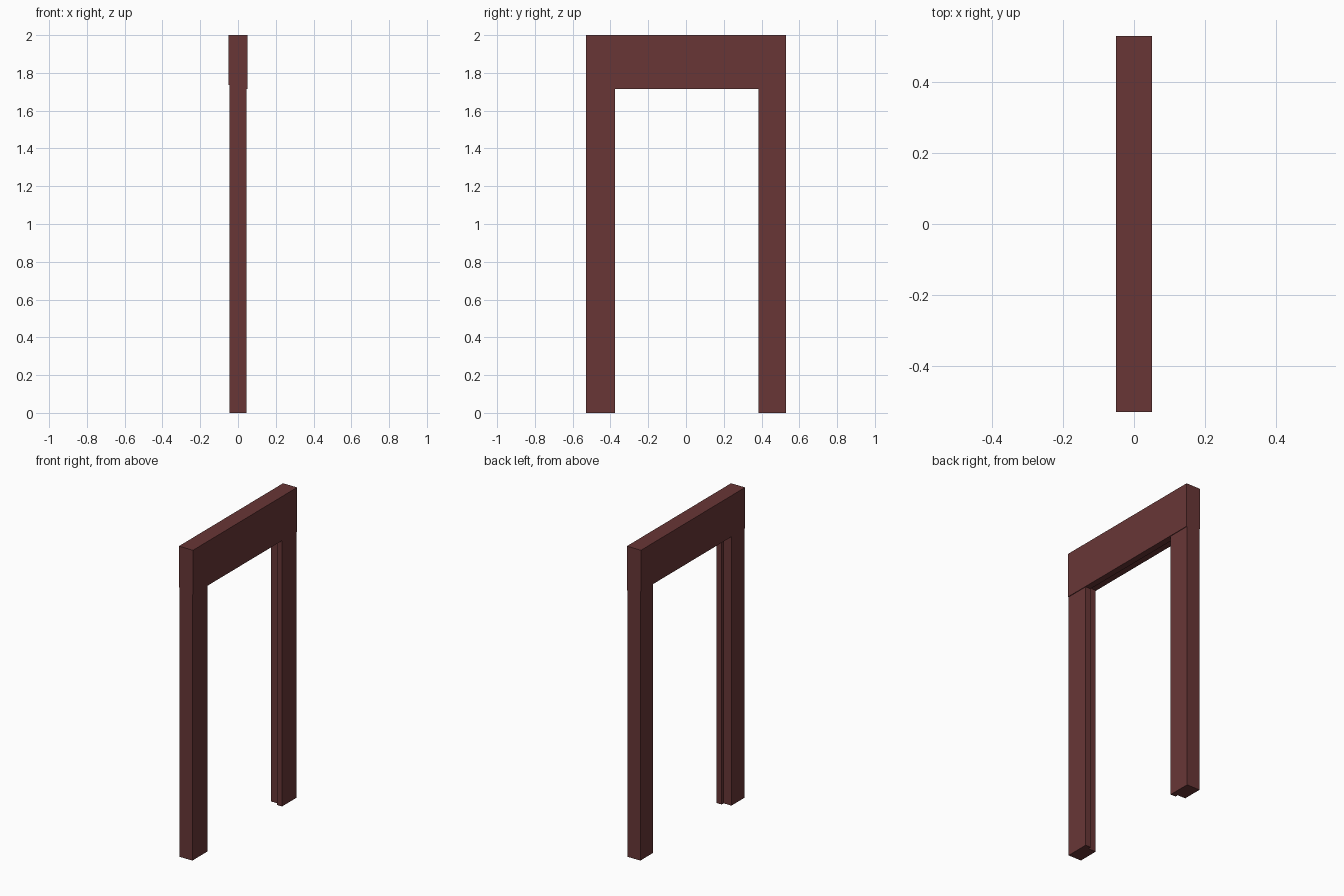
import bpy
import bmesh
from mathutils import Vector

if "Cube" in bpy.data.objects:
    bpy.data.objects.remove(bpy.data.objects["Cube"])

wood = bpy.data.materials.new("dark red wood")
wood.diffuse_color = (0.138, 0.037, 0.037, 1.0)
wood.use_nodes = True
wood.node_tree.nodes["Principled BSDF"].inputs["Base Color"].default_value = wood.diffuse_color


def prism(name, points, offset):
    """Extrude a flat profile of 3D points along an offset vector."""
    bm = bmesh.new()
    face = bm.faces.new([bm.verts.new(p) for p in points])
    result = bmesh.ops.extrude_face_region(bm, geom=[face])
    moved = [v for v in result["geom"] if isinstance(v, bmesh.types.BMVert)]
    bmesh.ops.translate(bm, verts=moved, vec=Vector(offset))
    bmesh.ops.recalc_face_normals(bm, faces=bm.faces[:])
    mesh = bpy.data.meshes.new(name)
    bm.to_mesh(mesh)
    bm.free()
    mesh.materials.append(wood)
    obj = bpy.data.objects.new(name, mesh)
    bpy.context.collection.objects.link(obj)
    return obj


HALF = 0.53       # half width of the frame
STEP_X = 0.01     # where the door rebate begins
REBATE = 0.02     # depth of the rebate
BOTTOM = 1.715    # underside of the lintel

# Side posts, rebated on the -x half of the inner face
for name, side, inner in (("left_post", -1, 0.377), ("right_post", 1, 0.383)):
    outline = [(-0.046, HALF), (0.046, HALF), (0.046, inner),
               (STEP_X, inner), (STEP_X, inner + REBATE),
               (-0.046, inner + REBATE)]
    prism(name, [(x, side * y, 0) for x, y in outline], (0, 0, BOTTOM + REBATE))

# Lintel, slightly thicker than the posts, with the same rebate underneath
outline = [(-0.05, 2.0), (0.05, 2.0), (0.05, BOTTOM), (STEP_X, BOTTOM),
           (STEP_X, BOTTOM + REBATE), (-0.05, BOTTOM + REBATE)]
prism("lintel", [(x, -HALF, z) for x, z in outline], (0, 2 * HALF, 0))
